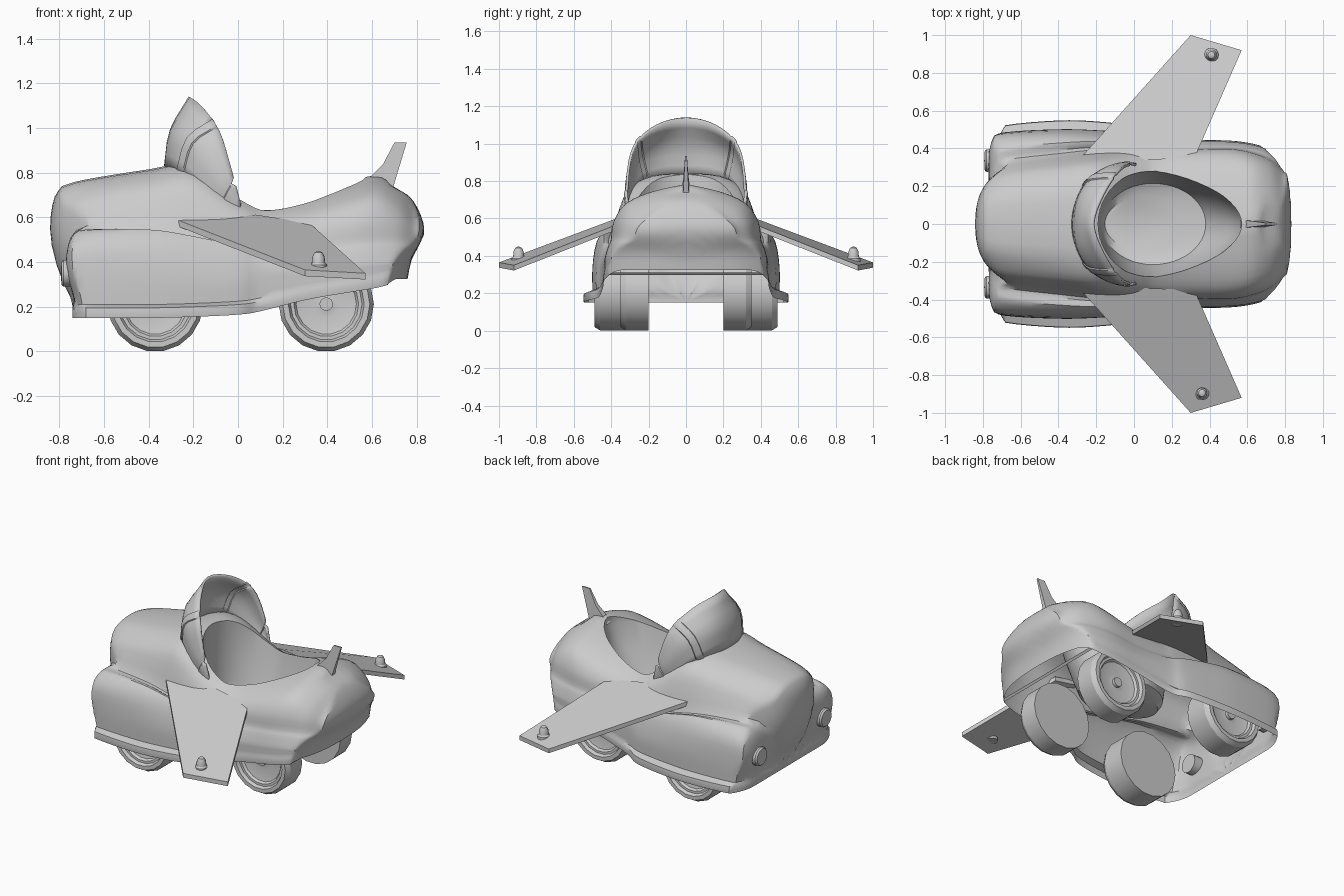
import bpy, bmesh, math
from mathutils import Vector

cube = bpy.data.objects.get("Cube")
if cube:
    bpy.data.objects.remove(cube)

grey = bpy.data.materials.new("plain_grey")
grey.use_nodes = True
GREY = (0.6, 0.6, 0.6, 1)
grey.diffuse_color = GREY
grey.node_tree.nodes["Principled BSDF"].inputs["Base Color"].default_value = GREY


def finish(bm, name, angle=35):
    bmesh.ops.remove_doubles(bm, verts=bm.verts, dist=0.0005)
    bmesh.ops.recalc_face_normals(bm, faces=bm.faces)
    mesh = bpy.data.meshes.new(name)
    bm.to_mesh(mesh)
    bm.free()
    mesh.materials.append(grey)
    ob = bpy.data.objects.new(name, mesh)
    bpy.context.collection.objects.link(ob)
    smooth(ob, angle)
    return ob


def smooth(ob, angle):
    bpy.ops.object.select_all(action='DESELECT')
    ob.select_set(True)
    bpy.context.view_layer.objects.active = ob
    bpy.ops.object.shade_smooth_by_angle(angle=math.radians(angle))


def spline(pts, n):
    """Catmull-Rom resampling of a list of tuples, n steps per span."""
    p = [Vector(q) for q in pts]
    p = [2 * p[0] - p[1]] + p + [2 * p[-1] - p[-2]]
    out = []
    for i in range(1, len(p) - 2):
        a, b, c, d = p[i - 1:i + 3]
        for k in range(n):
            t = k / n
            out.append(0.5 * (2 * b + (c - a) * t + (2 * a - 5 * b + 4 * c - d) * t ** 2
                              + (3 * b - a - 3 * c + d) * t ** 3))
    return out + [p[-2]]


def loft(bm, rings, closed=True, caps=False):
    """Skin rings with quads; returns the faces strip by strip."""
    grid = [[bm.verts.new(p) for p in r] for r in rings]
    n = len(grid[0])
    strips = []
    for a, b in zip(grid, grid[1:]):
        strips.append([bm.faces.new((a[j], a[(j + 1) % n], b[(j + 1) % n], b[j]))
                       for j in range(n if closed else n - 1)])
    if caps:
        bm.faces.new(grid[0])
        bm.faces.new(grid[-1])
    return strips


def along(profile, z):
    """Linear lookup in a list of (z, x) pairs."""
    for (z0, x0), (z1, x1) in zip(profile, profile[1:]):
        if z <= z1:
            return x0 + (x1 - x0) * (z - z0) / (z1 - z0)
    return profile[-1][1]


# Body: stations of x, top, hood width, fender top, outer width, bottom, lip
STATIONS = [(-.79, .74, .24, .5, .45, .15, .025), (-.68, .77, .29, .53, .485, .15, .035),
            (-.4, .815, .33, .53, .5, .15, .045), (-.2, .84, .36, .5, .495, .155, .045),
            (0, .73, .38, .46, .48, .165, .035), (.1, .70, .38, .44, .455, .18, .012),
            (.3, .72, .385, .43, .44, .23, .004), (.5, .765, .39, .45, .435, .265, .004),
            (.62, .785, .37, .46, .42, .285, .004), (.72, .75, .33, .46, .39, .31, .004),
            (.79, .70, .27, .45, .34, .325, .004)]
HOOD = [tuple(p) for p in spline([(.1, -.74), (.19, -.74), (.21, -.735), (.35, -.80), (.52, -.84),
                                  (.68, -.825), (.76, -.77), (.85, -.7)], 5)]
FENDER = [tuple(p) for p in spline([(.1, -.74), (.19, -.74), (.22, -.73), (.35, -.765),
                                    (.45, -.765), (.53, -.73), (.6, -.6)], 5)]
TAIL = [tuple(p) for p in spline([(.2, .74), (.33, .76), (.42, .78), (.54, .835),
                                  (.68, .78), (.75, .68), (.85, .6)], 5)]


def section(zt, wf, zf, wo, zb, lip):
    bump, d = 0.7 * lip, wo - wf
    soft = max(0, 1 - lip / .02)
    upper = [(0, zt), (.5 * wf, zt - .015 - .035 * soft), (.85 * wf, zt - .08 - .03 * soft),
             (wf, zt + (zf - zt) * .6),
             (wf + .25 * d, zf + .04 - bump), (wf + .58 * d, zf + bump * .5),
             (wo - .45 * lip, zf - .06), (wo, (zf + zb) / 2), (wo, zb + .06)]
    half = [tuple(p) for p in spline(upper, 3)]
    return half + [(wo + lip, zb + .045), (wo + lip + .003, zb + .02), (wo + lip, zb)]


def body_ring(station, scale=1.0):
    x, *params = station
    zb = params[4]
    half = [(y * scale, zb + (z - zb) * scale) for y, z in section(*params)]
    ring = []
    for y, z in half + [(-y, z) for y, z in half[:0:-1]]:
        front = min(along(HOOD, z) + .7 * y * y + 12 * y ** 4,
                    along(FENDER, z) + 2 * max(0, abs(y) - .35) ** 2)
        back = along(TAIL, z) - .25 * y * y - 1.5 * y ** 4
        ring.append((min(max(x, front), back), y, z))
    return ring


rows = [tuple(s) for s in spline(STATIONS, 4)]
ends = (0, .06, .12, .25, .4, .55, .68, .78, .86, .92, .97)
first, last = (-2,) + rows[0][1:], (2,) + rows[-1][1:]
rings = [body_ring(first, s) for s in ends] + [body_ring(r) for r in rows]
rings += [body_ring(last, s) for s in reversed(ends)]
bm = bmesh.new()
loft(bm, rings)
body = finish(bm, "body_shell")

# Cockpit well: teardrop rim narrowing to an oval floor
bm = bmesh.new()
well = []
for k, z in [(0, 1.1), (0, .72), (.35, .56), (.75, .43), (1, .36), (1.8, .33)]:
    ring = []
    for i in range(48):
        c, d = math.cos(i * math.pi / 24), math.sin(i * math.pi / 24)
        length = .45 - .17 * k if c > 0 else .31 - .04 * k
        ring.append((.12 - .02 * k + c * length,
                     (.295 - .08 * k) * d * (1 - max(0, .25 * (1 - k)) * max(c, 0)), z))
    well.append(ring)
loft(bm, well, caps=True)
cutter = finish(bm, "cockpit_cutter")
cutter.hide_render = True
cut = body.modifiers.new("cockpit", 'BOOLEAN')
cut.operation, cut.solver, cut.object = 'DIFFERENCE', 'EXACT', cutter
bpy.context.view_layer.objects.active = body
bpy.ops.object.modifier_apply(modifier="cockpit")
bpy.data.objects.remove(cutter)

# Open the underside
bm = bmesh.new()
bm.from_mesh(body.data)
under = [f for f in bm.faces if f.normal.z < -.8 and abs(f.calc_center_median().y) < .05]
bmesh.ops.delete(bm, geom=under, context='FACES')
bm.to_mesh(body.data)
bm.free()
smooth(body, 48)

# Windshield: lofted from the base curve up to the rear hoop, with inset panes
base = [(.01, .315, .63), (-.11, .305, .69), (-.24, .24, .78), (-.305, .13, .82), (-.33, 0, .83)]
mid = [(.01, .315, .645), (-.075, .325, .76), (-.19, .275, .92), (-.28, .15, .98), (-.305, 0, .99)]
hoop = [(.01, .312, .66), (-.03, .318, .82), (-.085, .28, .99), (-.165, .16, 1.1), (-.22, 0, 1.14)]


def arch(curve):
    return spline(curve + [(x, -y, z) for x, y, z in curve[-2::-1]], 4)


bm = bmesh.new()
arches = [arch(c) for c in (base, mid, hoop)]
strips = loft(bm, [spline(col, 3) for col in zip(*arches)], closed=False)
bmesh.ops.recalc_face_normals(bm, faces=bm.faces)
for start, stop in ((2, 9), (9, 23), (23, 30)):
    pane = [f for strip in strips[start:stop] for f in strip]
    bmesh.ops.inset_region(bm, faces=pane, thickness=.018, depth=0)
    bmesh.ops.inset_region(bm, faces=pane, thickness=.004, depth=-.006)
shield = finish(bm, "windshield", 35)
solid = shield.modifiers.new("thickness", 'SOLIDIFY')
solid.thickness, solid.offset = .014, 0


def slab(name, lower, upper):
    """Solid between two matching outlines."""
    bm = bmesh.new()
    loft(bm, [lower, upper], caps=True)
    return finish(bm, name, 20)


def lathe(name, profile, origin, axis, sides, angle=30):
    """Turn (radius, height) points about an axis through origin."""
    q = Vector((0, 0, 1)).rotation_difference(Vector(axis))
    bm = bmesh.new()
    loft(bm, [[Vector(origin) + q @ Vector((r * math.cos(i * math.tau / sides),
                                            r * math.sin(i * math.tau / sides), h))
               for i in range(sides)] for r, h in profile])
    return finish(bm, name, angle)


for side, s in (("left", 1), ("right", -1)):
    # Drooping wing and its tip light
    plan = [(-.3, .33, .60), (.08, .34, .612), (.32, .35, .575), (.57, .92, .35), (.3, 1.0, .365)]
    top = [(x, s * y, z) for x, y, z in plan]
    slab(side + "_wing", [(x, y, z - .028) for x, y, z in top], top)
    lathe(side + "_wing_light", [(0, -.02), (.038, -.02), (.038, .01), (.03, .02), (.028, .045),
                                 (.018, .066), (0, .074)],
          (.385 + s * .025, s * .895, .377), (0, 0, 1), 14)
    # Headlight
    lathe(side + "_headlight", [(0, -.05), (.06, -.05), (.06, .025), (.052, .035), (0, .038)],
          (-.755, s * .335, .35), (-1, 0, 0), 20)
    # Wheels with dished hubs
    for end, x, inner, outer in (("front", -.37, .31, .49), ("rear", .395, .2, .35)):
        w = outer - inner
        lathe(f"{side}_{end}_wheel",
              [(0, 0), (.213, 0), (.213, w - .03), (.195, w), (.17, w), (.16, w - .02),
               (.145, w - .02), (.135, w - .035), (.06, w - .05), (.03, w - .045),
               (.03, w - .025), (0, w - .025)],
              (x, s * inner, .212), (0, s, 0), 18)

# Tail fin, tapering towards its top
outline = [(.56, .74), (.6, .79), (.65, .84), (.7, .935), (.755, .935), (.69, .72)]
thick = [.02, .018, .012, .005, .005, .016]
slab("tail_fin", [(x, -t, z) for (x, z), t in zip(outline, thick)],
     [(x, t, z) for (x, z), t in zip(outline, thick)])
